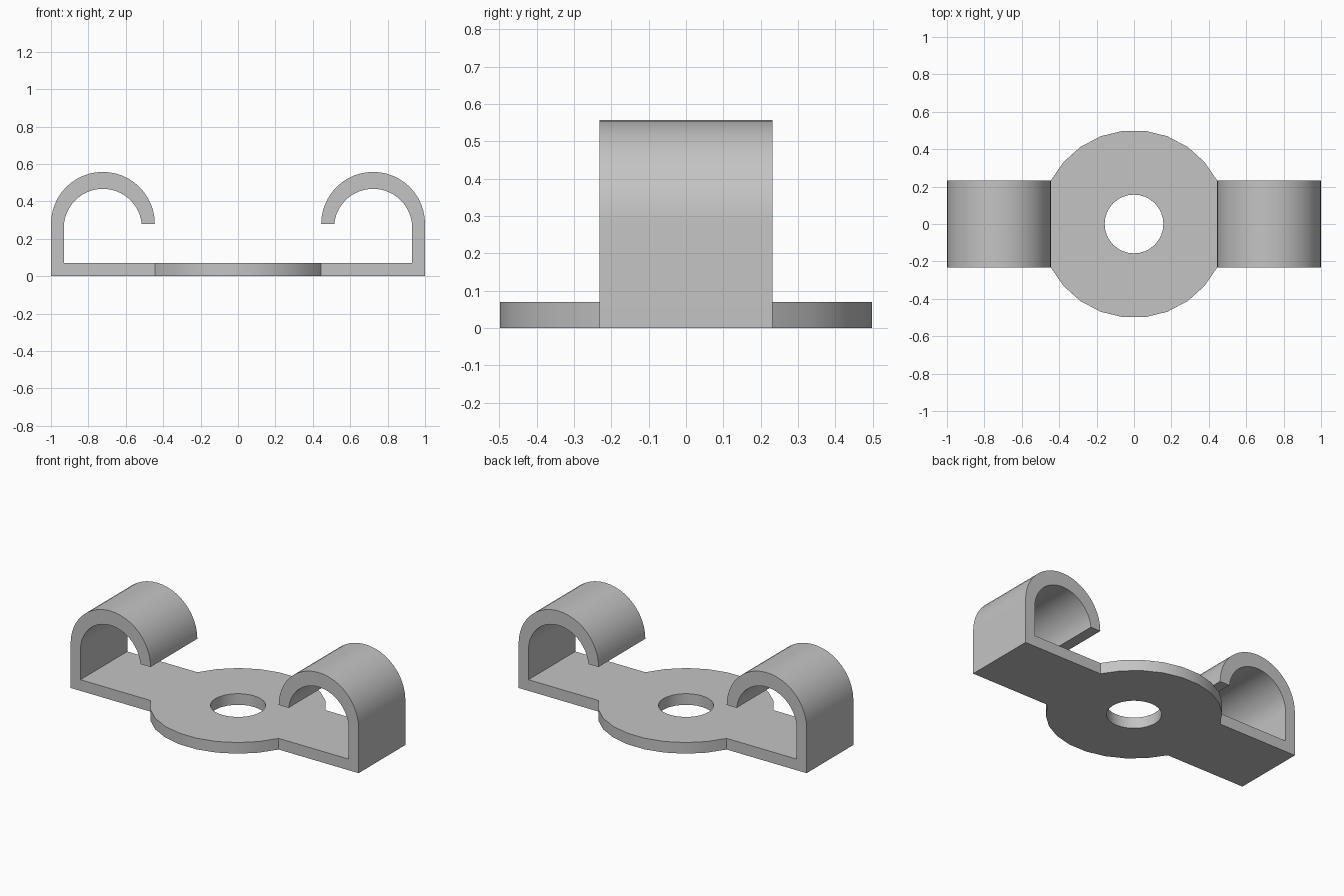
import bpy, bmesh
from math import sin, cos, pi, atan2, hypot, asin

cube = bpy.data.objects.get("Cube")
if cube:
    bpy.data.objects.remove(cube, do_unlink=True)

THICK = 0.07         # plate thickness
HALF_W = 0.232       # half width of the arms
NECK = 0.445         # where the arms meet the disc
HOOK_X = 0.7225      # centre of the curled hooks
OUT_R, OUT_Z = 0.2775, 0.28
IN_R, IN_Z = 0.209, 0.258

grey = bpy.data.materials.new("light grey")
grey.use_nodes = True
colour = (0.55, 0.55, 0.55, 1)
grey.diffuse_color = colour
grey.node_tree.nodes["Principled BSDF"].inputs["Base Color"].default_value = colour


def arc(cx, cy, r, start, end, steps):
    return [(cx + r * cos(start + (end - start) * i / steps),
             cy + r * sin(start + (end - start) * i / steps)) for i in range(steps + 1)]


def extrude(bm, faces, offset):
    result = bmesh.ops.extrude_face_region(bm, geom=faces)
    moved = [v for v in result["geom"] if isinstance(v, bmesh.types.BMVert)]
    bmesh.ops.translate(bm, verts=moved, vec=offset)


bm = bmesh.new()

# Central disc, flattened where the arms join, with a round hole
radius = hypot(NECK, HALF_W)
corner = atan2(HALF_W, NECK)
outline = (arc(0, 0, radius, corner, pi - corner, 9)
           + arc(0, 0, radius, pi + corner, 2 * pi - corner, 9))
hole = arc(0, 0, 0.157, 0, 2 * pi, 32)[:-1]
edges = []
for loop in (outline, hole):
    verts = [bm.verts.new((x, y, 0)) for x, y in loop]
    edges += [bm.edges.new((verts[i - 1], verts[i])) for i in range(len(verts))]
bmesh.ops.triangle_fill(bm, edges=edges, use_beauty=True)
extrude(bm, bm.faces[:], (0, 0, THICK))

# Arm and curled hook on each side, one closed profile
tip = asin((OUT_Z - IN_Z) / IN_R)
profile = [(NECK, 0), (1, 0)]
profile += arc(HOOK_X, OUT_Z, OUT_R, 0, pi, 24)
profile += arc(HOOK_X, IN_Z, IN_R, pi - tip, 0, 24)
profile += [(HOOK_X + IN_R, THICK), (NECK, THICK)]
for side in (-1, 1):
    face = bm.faces.new([bm.verts.new((side * x, -HALF_W, z)) for x, z in profile])
    extrude(bm, [face], (0, 2 * HALF_W, 0))

# Fuse disc and arms into one piece without inner walls
inner = [f for f in bm.faces
         if all(abs(abs(v.co.x) - NECK) < 0.001 and v.co.z < THICK + 0.01 for v in f.verts)]
bmesh.ops.delete(bm, geom=inner, context='FACES')
bmesh.ops.remove_doubles(bm, verts=bm.verts[:], dist=0.0005)
bmesh.ops.recalc_face_normals(bm, faces=bm.faces[:])

mesh = bpy.data.meshes.new("clip_bracket")
bm.to_mesh(mesh)
bm.free()
mesh.materials.append(grey)
bracket = bpy.data.objects.new("clip_bracket", mesh)
bpy.context.collection.objects.link(bracket)

# Smooth curved walls, sharp corners
bpy.ops.object.select_all(action='DESELECT')
bracket.select_set(True)
bpy.context.view_layer.objects.active = bracket
bpy.ops.object.shade_smooth_by_angle(angle=pi / 6)
